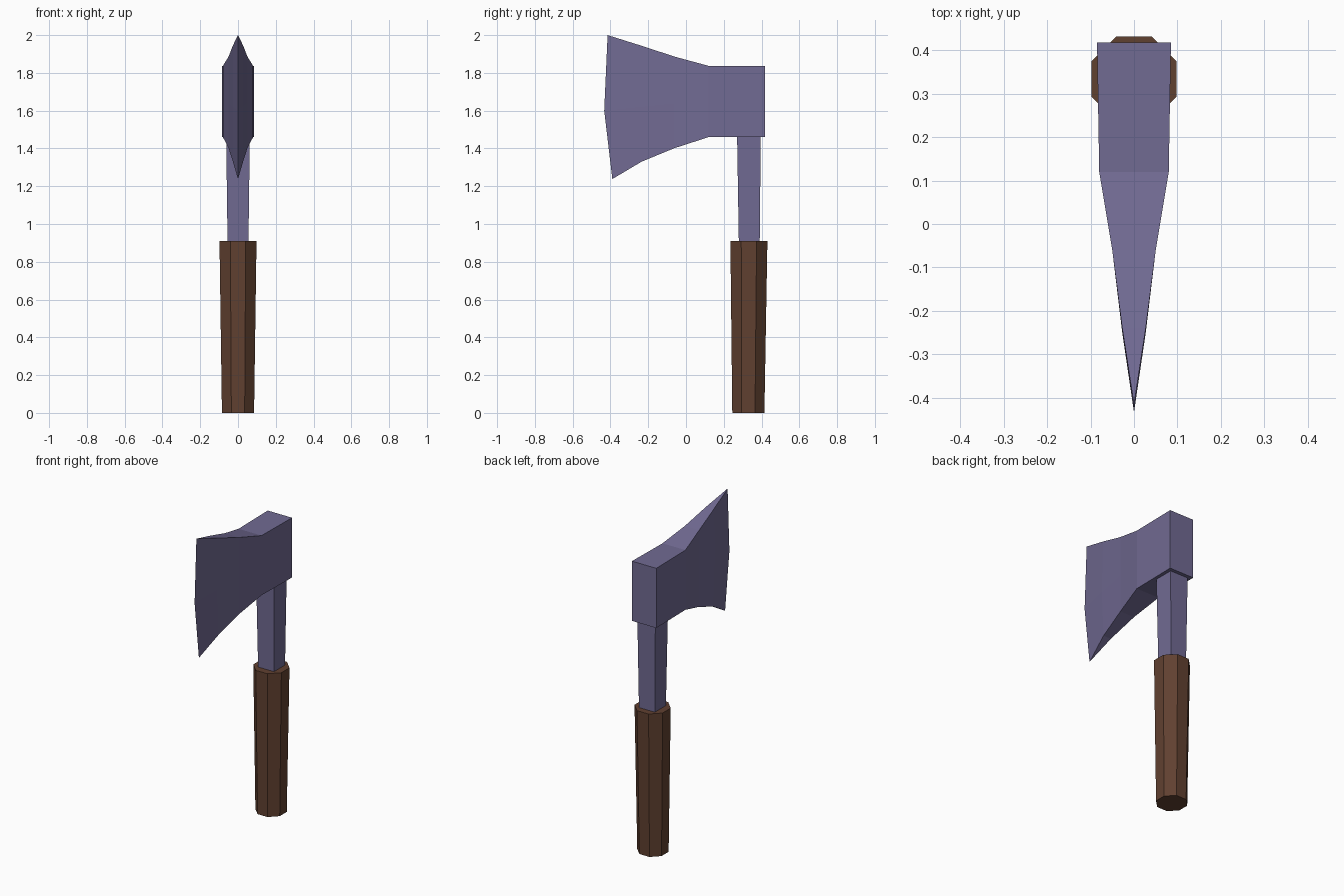
import bpy, bmesh, math

if "Cube" in bpy.data.objects:
    bpy.data.objects.remove(bpy.data.objects["Cube"])


def material(name, color):
    m = bpy.data.materials.new(name)
    m.diffuse_color = (*color, 1)
    m.use_nodes = True
    m.node_tree.nodes["Principled BSDF"].inputs["Base Color"].default_value = m.diffuse_color
    return m


steel = material("violet steel", (0.165, 0.145, 0.29))
wood = material("brown wood", (0.118, 0.052, 0.03))


def loft(name, rings, mat):
    """Skin a list of equal-sized closed rings and cap both ends."""
    bm = bmesh.new()
    loops = [[bm.verts.new(p) for p in ring] for ring in rings]
    n = len(loops[0])
    for a, b in zip(loops, loops[1:]):
        for i in range(n):
            j = (i + 1) % n
            bm.faces.new((a[i], a[j], b[j], b[i]))
    bm.faces.new(loops[0])
    bm.faces.new(loops[-1])
    # merge the two sides where the blade closes to an edge
    bmesh.ops.remove_doubles(bm, verts=bm.verts, dist=0.0005)
    bmesh.ops.recalc_face_normals(bm, faces=bm.faces)
    mesh = bpy.data.meshes.new(name)
    bm.to_mesh(mesh)
    bm.free()
    mesh.materials.append(mat)
    ob = bpy.data.objects.new(name, mesh)
    bpy.context.collection.objects.link(ob)
    return ob


def prism_ring(sides, half_x, half_y, cy, z):
    k = 1 / math.cos(math.pi / sides)
    angles = [math.tau * (i + 0.5) / sides for i in range(sides)]
    return [(half_x * k * math.cos(a), cy + half_y * k * math.sin(a), z) for a in angles]


# Octagonal grip, slightly wider at the top
loft("grip", [prism_ring(8, 0.085, 0.085, 0.33, 0),
              prism_ring(8, 0.098, 0.098, 0.333, 0.91)], wood)

# Square shaft running up into the head
loft("shaft", [prism_ring(4, 0.055, 0.055, 0.335, 0.88),
               prism_ring(4, 0.063, 0.063, 0.333, 1.50)], steel)

# Axe head: half width, then (y, z) of bottom, middle and top at each station
stations = [
    (0.085, (0.418, 1.46), (0.418, 1.65), (0.418, 1.837)),
    (0.080, (0.12, 1.46), (0.12, 1.65), (0.12, 1.837)),
    (0.050, (-0.06, 1.402), (-0.06, 1.64), (-0.06, 1.886)),
    (0.027, (-0.235, 1.33), (-0.25, 1.62), (-0.24, 1.945)),
]
rings = [[(w, *p) for p in pts] + [(-w, *p) for p in reversed(pts)] for w, *pts in stations]
head_edge = [(-0.39, 1.238), (-0.433, 1.60), (-0.415, 2.0)]

bm = bmesh.new()
loops = [[bm.verts.new(p) for p in ring] for ring in rings]
edge = [bm.verts.new((0, *p)) for p in head_edge]
loops.append(edge + edge[::-1])
for a, b in zip(loops, loops[1:]):
    for i in range(6):
        j = (i + 1) % 6
        quad = list(dict.fromkeys((a[i], a[j], b[j], b[i])))
        bm.faces.new(quad)
bm.faces.new(loops[0])
bmesh.ops.recalc_face_normals(bm, faces=bm.faces)
mesh = bpy.data.meshes.new("axe_head")
bm.to_mesh(mesh)
bm.free()
mesh.materials.append(steel)
bpy.context.collection.objects.link(bpy.data.objects.new("axe_head", mesh))
